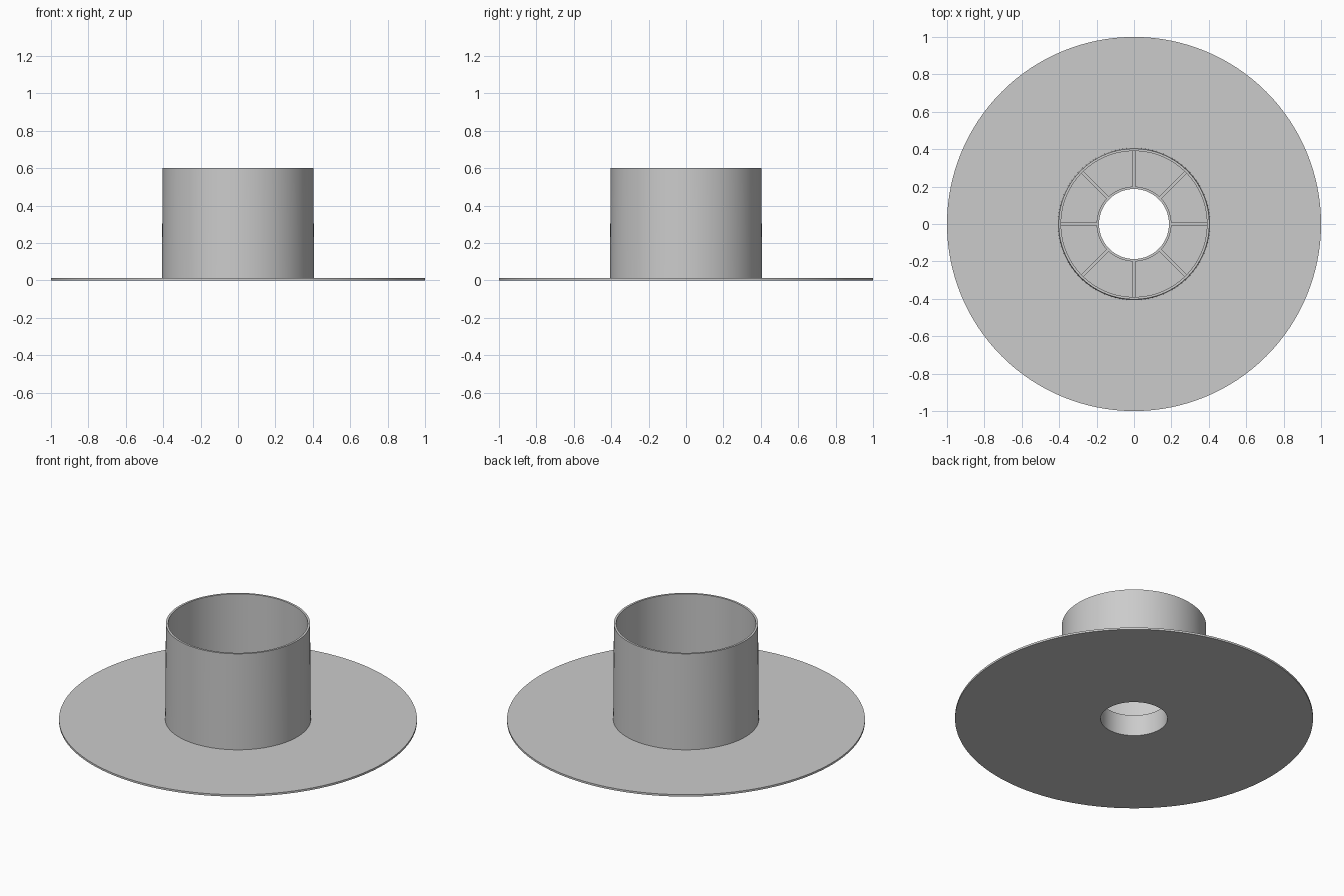
import bpy, bmesh, math
from mathutils import Matrix

if "Cube" in bpy.data.objects:
    bpy.data.objects.remove(bpy.data.objects["Cube"])

SEGMENTS = 128
HUB_HEIGHT = 0.13
FLANGE_TOP = 0.012

grey = bpy.data.materials.new("plain grey")
grey.diffuse_color = (0.6, 0.6, 0.6, 1)
grey.use_nodes = True
grey.node_tree.nodes["Principled BSDF"].inputs["Base Color"].default_value = grey.diffuse_color


def finish(bm, name):
    bmesh.ops.recalc_face_normals(bm, faces=bm.faces)
    mesh = bpy.data.meshes.new(name)
    bm.to_mesh(mesh)
    bm.free()
    mesh.materials.append(grey)
    obj = bpy.data.objects.new(name, mesh)
    bpy.context.collection.objects.link(obj)
    return obj


def lathe(name, profile):
    """Revolve a closed (radius, z) profile around the z axis."""
    bm = bmesh.new()
    rings = []
    for i in range(SEGMENTS):
        a = 2 * math.pi * i / SEGMENTS
        rings.append([bm.verts.new((r * math.cos(a), r * math.sin(a), z)) for r, z in profile])
    n = len(profile)
    for i in range(SEGMENTS):
        here, after = rings[i], rings[(i + 1) % SEGMENTS]
        for j in range(n):
            k = (j + 1) % n
            bm.faces.new((here[j], after[j], after[k], here[k]))
    obj = finish(bm, name)
    bpy.ops.object.select_all(action="DESELECT")
    obj.select_set(True)
    bpy.context.view_layer.objects.active = obj
    bpy.ops.object.shade_smooth_by_angle(angle=math.radians(30))
    return obj


# Wide thin disc with a centre opening
lathe("flange", [(0.2, 0), (1, 0), (1, FLANGE_TOP), (0.2, FLANGE_TOP)])

# Tall open barrel, very slightly tapered outside
lathe("barrel", [(0.39, 0.006), (0.407, 0.006), (0.403, 0.602), (0.39, 0.602)])

# Short hub lining the centre hole
lathe("hub", [(0.187, 0), (0.2, 0), (0.2, HUB_HEIGHT), (0.187, HUB_HEIGHT)])

# Eight radial ribs joining hub and barrel
inner, outer, bottom = 0.195, 0.395, 0.006
top = HUB_HEIGHT - 0.001
for i in range(8):
    bm = bmesh.new()
    place = (Matrix.Rotation(i * math.pi / 4, 4, "Z")
             @ Matrix.Translation(((inner + outer) / 2, 0, (bottom + top) / 2))
             @ Matrix.Diagonal((outer - inner, 0.016, top - bottom, 1)))
    bmesh.ops.create_cube(bm, size=1, matrix=place)
    finish(bm, f"rib_{i + 1}")
